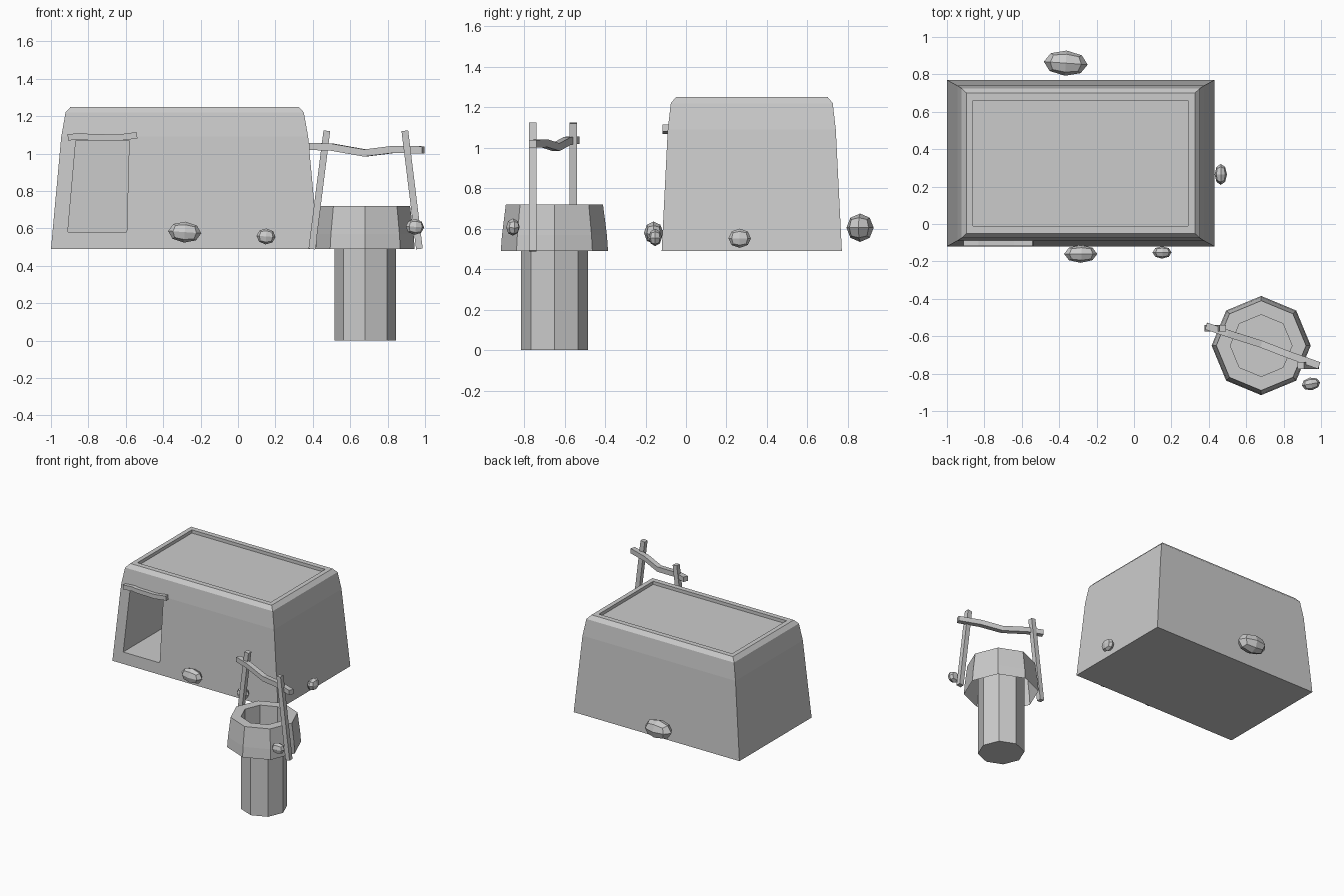
import bpy, bmesh, math
from mathutils import Vector, Matrix

if "Cube" in bpy.data.objects:
    bpy.data.objects.remove(bpy.data.objects["Cube"])


def finish(bm, name, fix_normals=True):
    if fix_normals:
        bmesh.ops.recalc_face_normals(bm, faces=bm.faces)
    mesh = bpy.data.meshes.new(name)
    bm.to_mesh(mesh)
    bm.free()
    obj = bpy.data.objects.new(name, mesh)
    bpy.context.collection.objects.link(obj)
    return obj


def loft(name, rings, cap_start=True, cap_end=True, fix_normals=True):
    """Skin a list of closed point rings."""
    bm = bmesh.new()
    loops = [[bm.verts.new(p) for p in ring] for ring in rings]
    for a, b in zip(loops, loops[1:]):
        n = len(a)
        for i in range(n):
            j = (i + 1) % n
            bm.faces.new((a[i], a[j], b[j], b[i]))
    if cap_start:
        bm.faces.new(loops[0][::-1])
    if cap_end:
        bm.faces.new(loops[-1])
    return finish(bm, name, fix_normals)


def rect(cx, cy, hx, hy, z):
    return [(cx - hx, cy - hy, z), (cx + hx, cy - hy, z),
            (cx + hx, cy + hy, z), (cx - hx, cy + hy, z)]


def ngon(cx, cy, r, z, n=8):
    return [(cx + r * math.cos(2 * math.pi * i / n),
             cy + r * math.sin(2 * math.pi * i / n), z) for i in range(n)]


def beam(name, points, width, side):
    """Square timber along a path; side is the sideways direction."""
    pts = [Vector(p) for p in points]
    rings = []
    for i, p in enumerate(pts):
        t = (pts[min(i + 1, len(pts) - 1)] - pts[max(i - 1, 0)]).normalized()
        s = Vector(side)
        s = (s - t * s.dot(t)).normalized() * width / 2
        u = t.cross(s)
        rings.append([p + s + u, p - s + u, p - s - u, p + s - u])
    return loft(name, rings)


def rock(name, centre, size, turn=0, tilt=0):
    """Rounded cube of 24 faces stretched into a stone."""
    bm = bmesh.new()
    bmesh.ops.create_cube(bm, size=2)
    bmesh.ops.subdivide_edges(bm, edges=bm.edges[:], cuts=1, use_grid_fill=True)
    for v in bm.verts:
        v.co.normalize()
    m = (Matrix.Translation(centre) @ Matrix.Rotation(math.radians(turn), 4, 'Z')
         @ Matrix.Rotation(math.radians(tilt), 4, 'Y')
         @ Matrix.Diagonal((size[0] / 2, size[1] / 2, size[2] / 2, 1)))
    bm.transform(m)
    return finish(bm, name)


# House: tapered block with rounded shoulder and sunken roof
cx, cy = -0.285, 0.325
profile = [(0.715, 0.445, 0.49), (0.66, 0.415, 1.09), (0.637, 0.40, 1.22),
           (0.61, 0.375, 1.25), (0.575, 0.335, 1.25), (0.575, 0.335, 1.225)]
house = loft("house", [rect(cx, cy, *p) for p in profile])

# Doorway recess
door = [(-0.91, 0.58), (-0.595, 0.58), (-0.582, 1.07), (-0.867, 1.07)]
cutter = loft("doorway_cutter", [[(x, y, z) for x, z in door] for y in (-0.3, 0.5)])
cutter.hide_render = True
mod = house.modifiers.new("doorway", 'BOOLEAN')
mod.operation = 'DIFFERENCE'
mod.solver = 'EXACT'
mod.object = cutter
bpy.context.view_layer.objects.active = house
bpy.ops.object.modifier_apply(modifier=mod.name)
bpy.data.objects.remove(cutter)

# Lintel over the doorway
beam("door_lintel", [(-0.91, -0.1, 1.087), (-0.83, -0.1, 1.093), (-0.82 + 0.02, -0.1, 1.088),
                     (-0.64, -0.1, 1.085), (-0.54, -0.1, 1.098)], 0.034, (0, 1, 0))

# Well: open collar, rim and shaft as one skin
wx, wy = 0.68, -0.65
well = [(0.265, 0.49), (0.259, 0.57), (0.24, 0.72), (0.165, 0.72), (0.165, 0.0)]
loft("well", [ngon(wx, wy, r, z) for r, z in well], cap_start=False, fix_normals=False)

# Well posts and sagging crossbar
beam("well_post_left", [(0.395, -0.557, 0.49), (0.475, -0.557, 1.122)], 0.036, (0, 1, 0))
beam("well_post_right", [(0.97, -0.757, 0.49), (0.892, -0.757, 1.122)], 0.036, (0, 1, 0))
beam("well_crossbar", [(0.385, -0.545, 1.038), (0.50, -0.585, 1.035), (0.68, -0.642, 1.003),
                       (0.83, -0.70, 1.022), (0.99, -0.757, 1.02)], 0.038, (0.33, 0.94, 0))

# Stones around the house and well
rock("stone_front_large", (-0.285, -0.16, 0.58), (0.178, 0.095, 0.112), 0, 4)
rock("stone_front_small", (0.15, -0.152, 0.557), (0.102, 0.066, 0.085), 0, 4)
rock("stone_back", (-0.365, 0.86, 0.605), (0.235, 0.135, 0.14), -4, 0)
rock("stone_side", (0.464, 0.265, 0.553), (0.066, 0.112, 0.095), 0, 0)
rock("stone_well", (0.946, -0.855, 0.608), (0.1, 0.068, 0.085), 10, 4)
